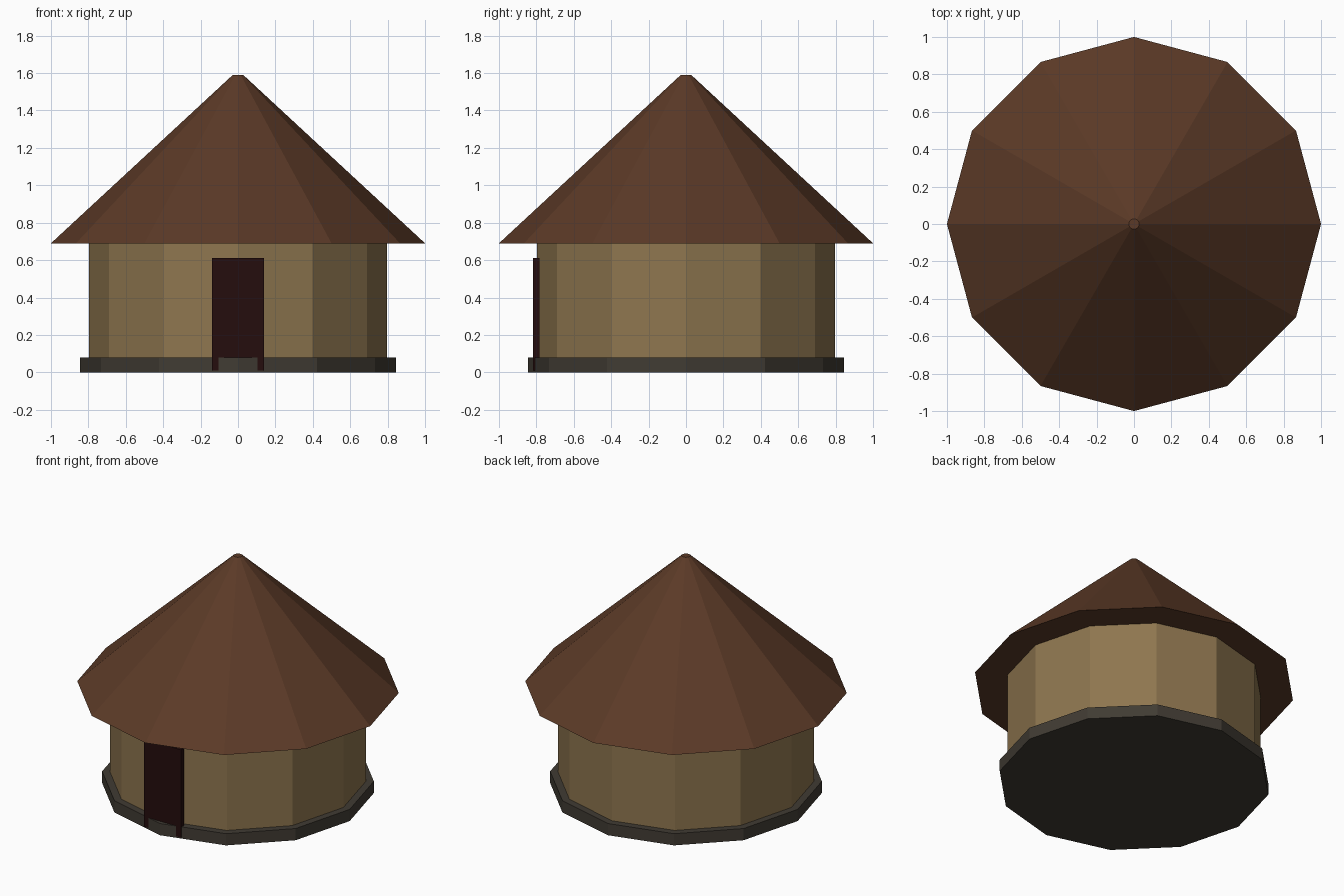
import bpy
import math

if "Cube" in bpy.data.objects:
    bpy.data.objects.remove(bpy.data.objects["Cube"])


def material(name, rgb):
    m = bpy.data.materials.new(name)
    m.diffuse_color = (*rgb, 1.0)
    m.use_nodes = True
    m.node_tree.nodes["Principled BSDF"].inputs["Base Color"].default_value = m.diffuse_color
    return m


thatch = material("thatch_brown", (0.105, 0.042, 0.020))
clay = material("clay_tan", (0.270, 0.180, 0.078))
stone = material("dark_stone", (0.052, 0.044, 0.033))
dark_wood = material("dark_wood", (0.018, 0.004, 0.004))


def drum(name, r_bottom, r_top, z0, z1, mat):
    """Twelve-sided flat-faced drum with corners on the x and y axes."""
    bpy.ops.mesh.primitive_cone_add(vertices=12, radius1=r_bottom, radius2=r_top,
                                    depth=z1 - z0, location=(0, 0, (z0 + z1) / 2))
    ob = bpy.context.object
    ob.name = name
    ob.data.materials.append(mat)
    return ob


# Stone plinth, clay wall and overhanging conical roof
drum("plinth", 0.845, 0.845, 0.0, 0.08, stone)
drum("wall", 0.797, 0.797, 0.08, 0.69, clay)
drum("roof", 1.0, 0.028, 0.69, 1.59, thatch)

# Door slab set across the front corner
bpy.ops.mesh.primitive_cube_add(size=1, location=(0, -0.80, 0.31))
door = bpy.context.object
door.name = "door"
door.scale = (0.278, 0.034, 0.60)
door.data.materials.append(dark_wood)
